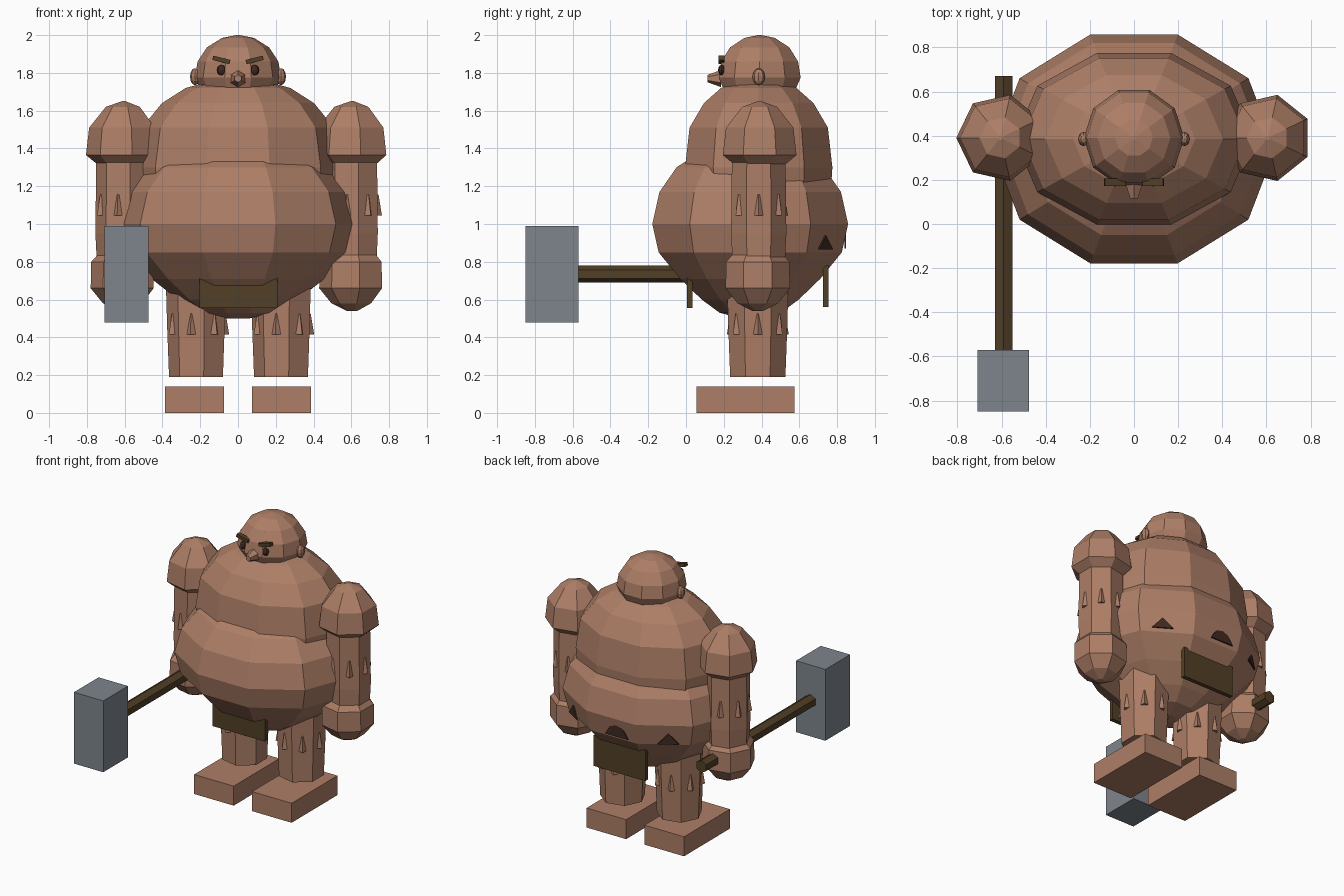
import bpy, bmesh
from math import sin, cos, pi, radians
from mathutils import Matrix, Vector

cube = bpy.data.objects.get("Cube")
if cube:
    bpy.data.objects.remove(cube, do_unlink=True)


def material(name, rgb):
    m = bpy.data.materials.new(name)
    m.use_nodes = True
    m.diffuse_color = (*rgb, 1)
    bsdf = m.node_tree.nodes["Principled BSDF"]
    bsdf.inputs["Base Color"].default_value = (*rgb, 1)
    bsdf.inputs["Roughness"].default_value = 0.9
    return m


SKIN = material("tan skin", (0.42, 0.21, 0.135))
BROWN = material("brown wood and cloth", (0.085, 0.05, 0.02))
DARK = material("dark brown", (0.05, 0.022, 0.014))
STEEL = material("grey steel", (0.21, 0.235, 0.27))


def finish(name, bm, mat):
    bmesh.ops.recalc_face_normals(bm, faces=bm.faces)
    me = bpy.data.meshes.new(name)
    bm.to_mesh(me)
    bm.free()
    me.materials.append(mat)
    ob = bpy.data.objects.new(name, me)
    bpy.context.collection.objects.link(ob)
    return ob


def lathe(name, profile, centre, n, mat, sx=1.0, start=0.0):
    """Rings of (z, radius) around an upright axis, capped at both ends."""
    bm = bmesh.new()
    rings = []
    for z, r in profile:
        rings.append([bm.verts.new((centre[0] + sx * r * cos(start + 2 * pi * i / n),
                                    centre[1] + r * sin(start + 2 * pi * i / n), z))
                      for i in range(n)])
    for a, b in zip(rings, rings[1:]):
        for i in range(n):
            j = (i + 1) % n
            bm.faces.new((a[i], a[j], b[j], b[i]))
    bm.faces.new(rings[0])
    bm.faces.new(rings[-1])
    return finish(name, bm, mat)


def box(name, low, high, mat, turn=0.0):
    """Box between two corners, turned about its own y axis."""
    bm = bmesh.new()
    low, high = Vector(low), Vector(high)
    place = (Matrix.Translation((low + high) / 2) @ Matrix.Rotation(turn, 4, 'Y')
             @ Matrix.Diagonal((*(high - low), 1)))
    bmesh.ops.create_cube(bm, size=1, matrix=place)
    return finish(name, bm, mat)


def ball(name, centre, radii, mat, u=8, v=6):
    bm = bmesh.new()
    bmesh.ops.create_uvsphere(bm, u_segments=u, v_segments=v, radius=1,
                              matrix=Matrix.Translation(centre) @ Matrix.Diagonal((*radii, 1)))
    return finish(name, bm, mat)


def rod(name, centre, r1, r2, depth, n, mat):
    """Cone or cylinder along y, with r1 at the front end."""
    bm = bmesh.new()
    bmesh.ops.create_cone(bm, cap_ends=True, segments=n, radius1=r1, radius2=r2, depth=depth,
                          matrix=Matrix.Translation(centre) @ Matrix.Rotation(-pi / 2, 4, 'X'))
    return finish(name, bm, mat)


def bumps(name, centre, reach):
    """Small pointed bumps, one on each of the seven sides of a limb."""
    bm = bmesh.new()
    for i in range(7):
        a = 2 * pi * i / 7
        at = Vector(centre) + Vector((cos(a), sin(a), 0)) * reach
        bmesh.ops.create_cone(bm, cap_ends=True, segments=4, radius1=0.024, radius2=0.006,
                              depth=0.11, matrix=Matrix.Translation(at) @ Matrix.Rotation(a, 4, 'Z'))
    return finish(name, bm, SKIN)


def plate(name, outline, place, mat):
    """Thin plate drawn in the local xz plane."""
    bm = bmesh.new()
    face = bm.faces.new([bm.verts.new((x, 0, z)) for x, z in outline])
    new = bmesh.ops.extrude_face_region(bm, geom=[face])["geom"]
    bmesh.ops.translate(bm, vec=(0, 0.009, 0), verts=[g for g in new if isinstance(g, bmesh.types.BMVert)])
    bm.transform(place)
    return finish(name, bm, mat)


# Torso and head
lathe("belly", [(0.5, 0.05), (0.53, 0.17), (0.6, 0.27), (0.71, 0.39), (0.85, 0.51), (1.0, 0.545),
                (1.17, 0.505), (1.3, 0.41), (1.4, 0.25)], (0, 0.34), 10, SKIN, 1.175)
lathe("chest", [(1.15, 0.4), (1.3, 0.41), (1.51, 0.385), (1.64, 0.305), (1.72, 0.21), (1.76, 0.1)],
      (0, 0.385), 10, SKIN, 1.32)
lathe("head", [(1.62, 0.14), (1.69, 0.19), (1.775, 0.228), (1.86, 0.214), (1.935, 0.165),
               (1.985, 0.085), (2.0, 0.01)], (0, 0.39), 10, SKIN)

# Face
rod("nose", (0, 0.15, 1.77), 0.02, 0.045, 0.07, 6, SKIN)
plate("mouth", [(-0.06, -0.004), (0.08, -0.004), (0.08, 0.004), (-0.06, 0.004)],
      Matrix.Translation((0, 0.2, 1.692)), DARK)
for s, side in ((1, "left"), (-1, "right")):
    ball(side + "_ear", (s * 0.228, 0.385, 1.78), (0.026, 0.033, 0.045), SKIN)
    ball(side + "_eye", (s * 0.088, 0.188, 1.815), (0.025, 0.018, 0.028), DARK)
    box(side + "_eyebrow", (s * 0.088 - 0.047, 0.172, 1.857), (s * 0.088 + 0.047, 0.205, 1.88),
        BROWN, -s * radians(14))

# Limbs
for s, side in ((1, "left"), (-1, "right")):
    x = s * 0.605
    arm, leg = (x, 0.385), (s * 0.225 + 0.01, 0.38)
    lathe(side + "_shoulder", [(1.3, 0.12), (1.365, 0.2), (1.51, 0.183), (1.62, 0.095), (1.65, 0.01)],
          (x, 0.39), 7, SKIN, start=pi)
    lathe(side + "_arm", [(0.75, 0.14), (0.95, 0.15), (1.4, 0.145)], arm, 7, SKIN, start=pi)
    bumps(side + "_arm_bumps", (*arm, 1.1), 0.133)
    lathe(side + "_fist", [(0.54, 0.03), (0.58, 0.11), (0.66, 0.175), (0.8, 0.172), (0.88, 0.1)],
          (x, 0.38), 7, SKIN, start=pi)
    lathe(side + "_leg", [(0.19, 0.15), (0.45, 0.16), (0.8, 0.17)], leg, 7, SKIN, start=pi)
    bumps(side + "_leg_bumps", (*leg, 0.47), 0.144)
    box(side + "_foot", (s * 0.23 - 0.157, 0.055, 0), (s * 0.23 + 0.157, 0.575, 0.14), SKIN)

# Loincloth
box("front_cloth", (-0.205, 0.005, 0.555), (0.21, 0.035, 0.715), BROWN)
box("back_cloth", (-0.205, 0.725, 0.56), (0.205, 0.755, 0.78), BROWN)

# Dark patches across the back of the belly
patch = [(-0.09, 0), (0.09, 0), (0.055, 0.06), (0, 0.08), (-0.05, 0.06)]
plate("middle_patch", patch, Matrix.Translation((-0.04, 0.838, 0.87)), DARK)
for s, side in ((1, "left"), (-1, "right")):
    plate(side + "_patch", [(-0.07, 0), (0.07, 0), (0, 0.075)],
          Matrix.Translation((s * 0.375, 0.735, 0.865)) @ Matrix.Rotation(-s * radians(32), 4, 'Z'), DARK)

# Hammer
rod("hammer_handle", (-0.59, 0.045, 0.735), 0.045, 0.045, 1.25, 6, BROWN)
box("hammer_head", (-0.708, -0.85, 0.478), (-0.475, -0.57, 0.99), STEEL)
